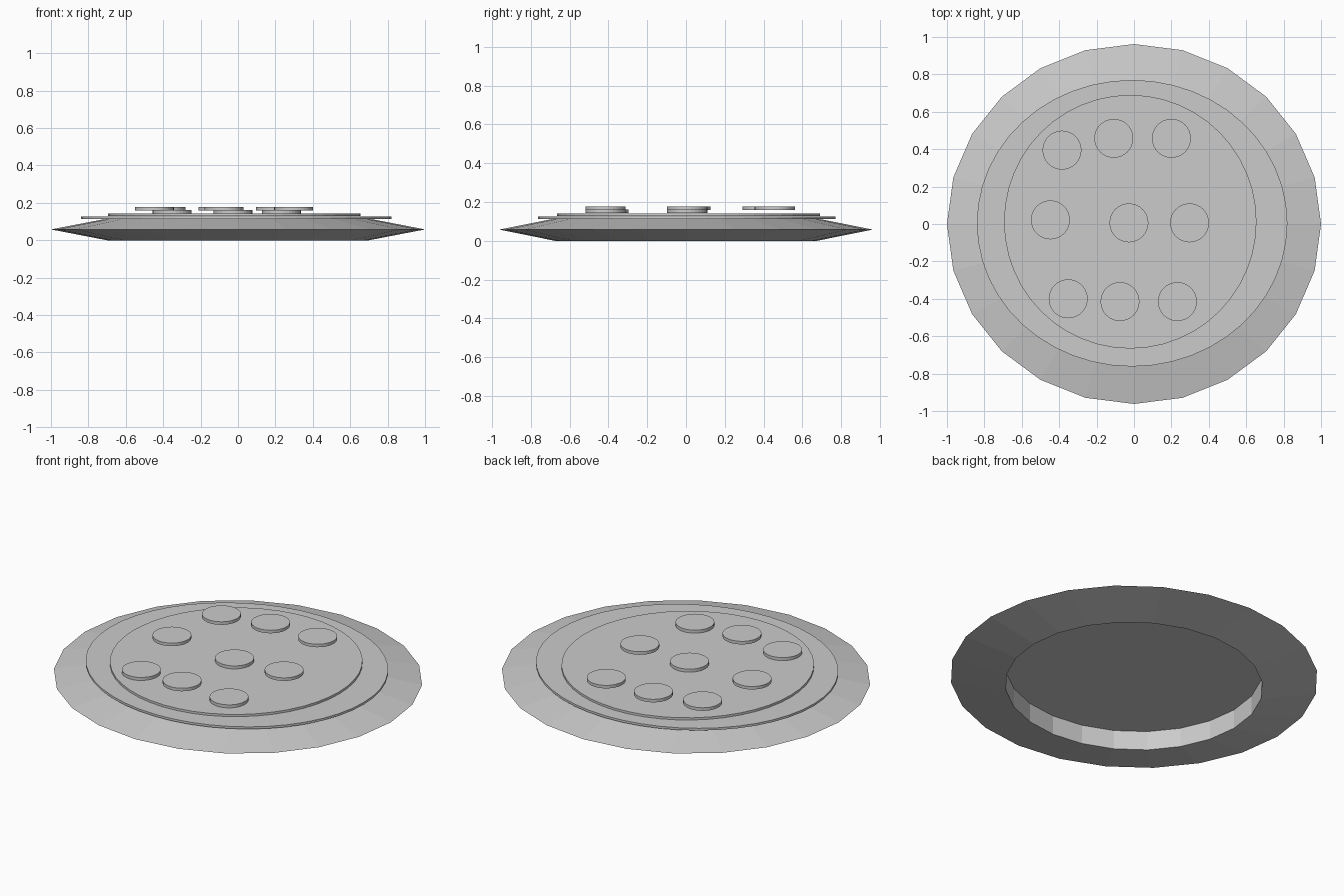
import bpy, bmesh, math

if "Cube" in bpy.data.objects:
    bpy.data.objects.remove(bpy.data.objects["Cube"])


def finish(name, bm):
    bmesh.ops.recalc_face_normals(bm, faces=bm.faces)
    mesh = bpy.data.meshes.new(name)
    bm.to_mesh(mesh)
    bm.free()
    obj = bpy.data.objects.new(name, mesh)
    bpy.context.collection.objects.link(obj)
    return obj


def ring(name, profile, sides, y_scale):
    """Closed (radius, z) profile turned around z."""
    bm = bmesh.new()
    loops = []
    for i in range(sides):
        a = 2 * math.pi * i / sides
        loops.append([bm.verts.new((r * math.cos(a), r * math.sin(a) * y_scale, z))
                      for r, z in profile])
    n = len(profile)
    for i in range(sides):
        p, q = loops[i], loops[(i + 1) % sides]
        for j in range(n):
            k = (j + 1) % n
            bm.faces.new((p[j], q[j], q[k], p[k]))
    return finish(name, bm)


def disc(name, x, y, rx, ry, z0, z1, sides=32):
    bm = bmesh.new()
    bmesh.ops.create_cone(bm, cap_ends=True, segments=sides,
                          radius1=1, radius2=1, depth=1)
    bmesh.ops.scale(bm, vec=(rx, ry, z1 - z0), verts=bm.verts)
    bmesh.ops.translate(bm, vec=(x, y, (z0 + z1) / 2), verts=bm.verts)
    return finish(name, bm)


# Triangular-section crust ring, open underneath
ring("crust", [(0.70, 0.0), (1.0, 0.058), (0.70, 0.116)], 24, 0.962)

# Thin sauce and cheese layers
disc("sauce", -0.01, 0.004, 0.83, 0.766, 0.113, 0.126, 48)
disc("cheese", -0.02, 0.012, 0.675, 0.678, 0.129, 0.142, 48)

# Round topping slices: x, y, bottom height
HIGH, LOW = 0.160, 0.144
slices = [(-0.385, 0.395, HIGH), (-0.108, 0.458, HIGH), (0.20, 0.458, HIGH),
          (-0.447, 0.022, HIGH), (-0.027, 0.006, LOW), (0.297, 0.006, HIGH),
          (-0.352, -0.40, LOW), (-0.075, -0.415, HIGH), (0.232, -0.415, LOW)]
for i, (x, y, z) in enumerate(slices):
    disc(f"topping_slice_{i + 1}", x, y, 0.104, 0.104, z, z + 0.018)
